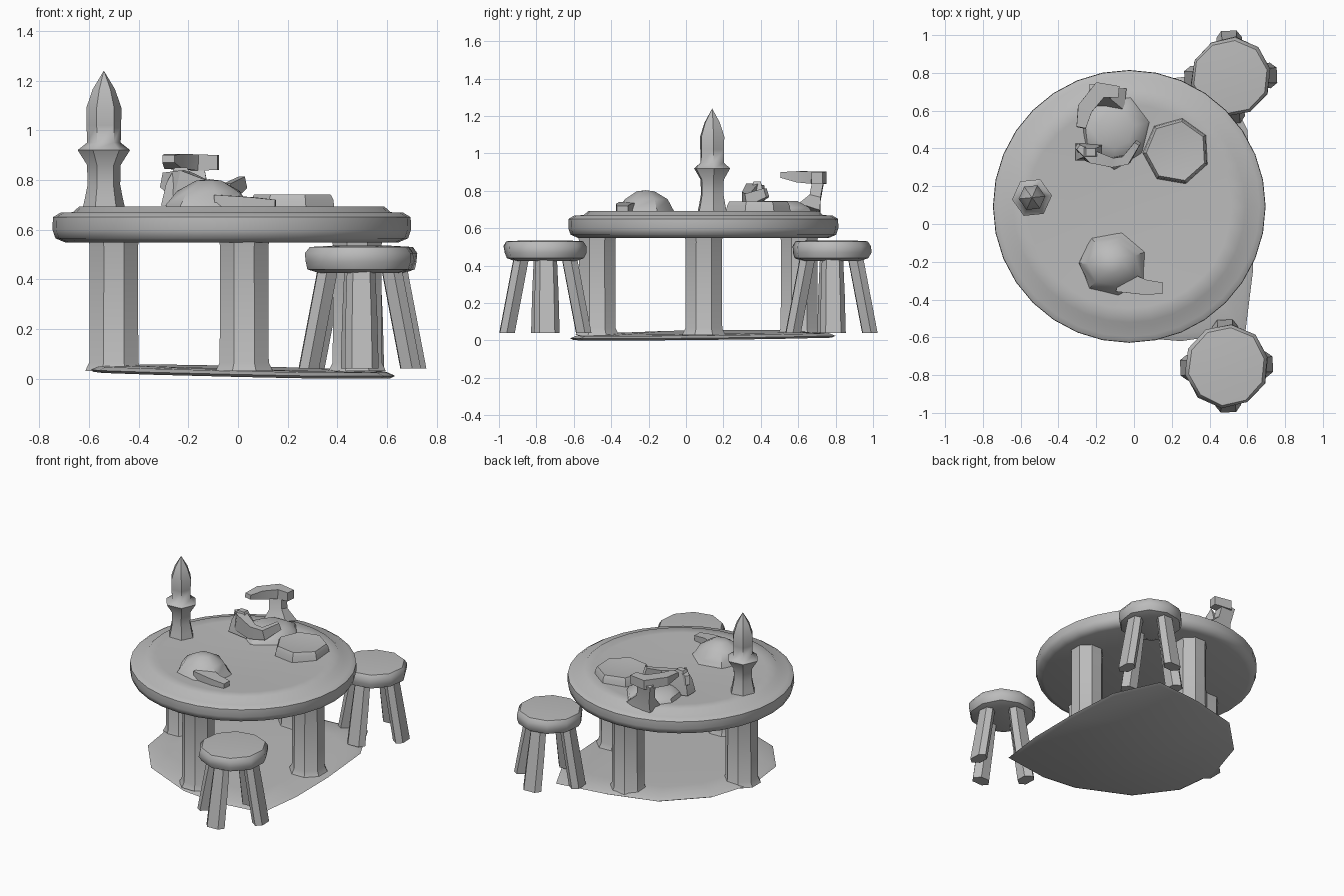
import bpy, bmesh, math, random
from mathutils import Vector

cube = bpy.data.objects.get("Cube")
if cube:
    bpy.data.objects.remove(cube, do_unlink=True)
random.seed(4)

GREY = (0.5, 0.5, 0.5, 1)
stone = bpy.data.materials.new("plain grey")
stone.use_nodes = True
stone.diffuse_color = GREY
stone.node_tree.nodes["Principled BSDF"].inputs["Base Color"].default_value = GREY


def loft(name, rings, smooth=40):
    """Skin a stack of equal-sized point rings and cap both ends."""
    bm = bmesh.new()
    loops = [[bm.verts.new(p) for p in ring] for ring in rings]
    n = len(loops[0])
    for a, b in zip(loops, loops[1:]):
        for i in range(n):
            j = (i + 1) % n
            bm.faces.new((a[i], a[j], b[j], b[i]))
    bm.faces.new(loops[0][::-1])
    bm.faces.new(loops[-1])
    bmesh.ops.remove_doubles(bm, verts=bm.verts, dist=0.0005)
    bmesh.ops.recalc_face_normals(bm, faces=bm.faces)
    mesh = bpy.data.meshes.new(name)
    bm.to_mesh(mesh)
    bm.free()
    mesh.materials.append(stone)
    obj = bpy.data.objects.new(name, mesh)
    bpy.context.collection.objects.link(obj)
    bpy.ops.object.select_all(action="DESELECT")
    obj.select_set(True)
    bpy.context.view_layer.objects.active = obj
    bpy.ops.object.shade_smooth_by_angle(angle=math.radians(smooth))
    return obj


def ring(x, y, z, r, sides, turn=0.0, wobble=0.0, stretch=1.0):
    pts = []
    for i in range(sides):
        a = turn + math.tau * i / sides
        k = r * (1 + random.uniform(-wobble, wobble))
        pts.append((x + k * math.cos(a), y + k * stretch * math.sin(a), z))
    return pts


def lathe(name, x, y, profile, sides, turn=0.0, wobble=0.0, stretch=1.0, smooth=40):
    return loft(name, [ring(x, y, z, r, sides, turn, wobble, stretch)
                       for r, z in profile], smooth)


def bar(name, stations):
    """Bar along a path; each station is (point, width, height)."""
    pts = [Vector(s[0]) for s in stations]
    rings = []
    for i, (p, w, h) in enumerate(stations):
        d = (pts[min(i + 1, len(pts) - 1)] - pts[max(i - 1, 0)]).normalized()
        ref = Vector((0, 0, 1)) if abs(d.z) < 0.8 else Vector((0, 1, 0))
        side = d.cross(ref).normalized()
        up = side.cross(d)
        rings.append([pts[i] + side * w * a / 2 + up * h * b / 2
                      for a, b in ((-1, -1), (1, -1), (1, 1), (-1, 1))])
    return loft(name, rings, 30)


# Table top: thick rounded disc with a raised, slightly dished middle
CX, CY = -0.025, 0.093
lathe("table_top", CX, CY,
      [(0, 0.55), (0.67, 0.548), (0.71, 0.565), (0.722, 0.6), (0.72, 0.65),
       (0.69, 0.668), (0.64, 0.67), (0.615, 0.692), (0.54, 0.69), (0.3, 0.678),
       (0, 0.674)], 32, smooth=50)

# Four stout table legs, flared where they meet the base
for name, x, y in (("left", 0.48, 0.095), ("right", -0.5, 0.095),
                   ("front", 0.025, -0.475), ("back", 0.025, 0.605)):
    lathe(name + "_table_leg", x, y,
          [(0.125, 0.03), (0.107, 0.065), (0.105, 0.53), (0.11, 0.56)],
          8, math.pi / 8)

# Uneven ground slab that stretches toward the stools
outline = [(-0.6, 0.1), (-0.56, -0.2), (-0.36, -0.45), (0, -0.6), (0.25, -0.62),
           (0.59, -0.57), (0.63, -0.25), (0.63, 0.1), (0.6, 0.5), (0.45, 0.8),
           (0.1, 0.76), (-0.25, 0.67), (-0.5, 0.42)]


def slab(scale, lift):
    return [(x * scale, 0.1 + (y - 0.1) * scale,
             lift + max(0.0, 0.014 - 0.02 * x + 0.012 * y)) for x, y in outline]


loft("ground_slab", [slab(0.97, 0), slab(1, 0.01), slab(0.95, 0.024), slab(0.7, 0.028)], 50)


# Two stools with chunky seats and splayed legs
def stool(name, x, y, r):
    lathe(name + "_seat", x, y,
          [(r * 0.75, 0.425), (r * 0.95, 0.44), (r, 0.47), (r, 0.505),
           (r * 0.93, 0.53), (r * 0.5, 0.535)], 10, 0.2, 0.02)
    for i in range(4):
        a = math.pi / 2 * i + 0.04
        out = Vector((math.cos(a), math.sin(a), 0))
        side = Vector((-out.y, out.x, 0))
        rings = []
        for dist, z, w in ((0.205, 0.04, 0.068), (0.165, 0.25, 0.064), (0.125, 0.46, 0.056)):
            c = Vector((x, y, z)) + out * dist
            rings.append([c + out * 0.04 * u + side * w * v for u, v in
                          ((-1, -0.5), (-1, 0.5), (0.1, 1), (1, 0.6), (1, -0.6), (0.1, -1))])
        loft(f"{name}_leg_{i + 1}", rings, 40)


stool("front_stool", 0.49, -0.752, 0.222)
stool("back_stool", 0.512, 0.778, 0.212)

# Candle on its holder
lathe("candle", -0.54, 0.14,
      [(0.09, 0.67), (0.078, 0.72), (0.066, 0.78), (0.068, 0.86), (0.106, 0.92),
       (0.068, 0.95), (0.07, 1.02), (0.071, 1.09), (0.045, 1.165), (0, 1.24)],
      6, 0.1, smooth=50)

# Loaf with a flattened end piece
lathe("loaf", -0.115, -0.215,
      [(0.185, 0.67), (0.175, 0.7), (0.13, 0.755), (0.055, 0.797), (0, 0.803)],
      7, 0.4, 0.06, 0.92)
bar("loaf_end", [((-0.08, -0.3, 0.69), 0.12, 0.1), ((0.06, -0.335, 0.695), 0.08, 0.07),
                 ((0.15, -0.34, 0.69), 0.06, 0.06)])

# Low round plate
lathe("plate", 0.225, 0.385,
      [(0.18, 0.67), (0.172, 0.72), (0.16, 0.742), (0.11, 0.737), (0, 0.733)], 7, 0.5)

# Broken bowl: low mound, jagged front rim and a hooked handle behind
lathe("bowl_mound", -0.1, 0.5,
      [(0.2, 0.67), (0.17, 0.71), (0.1, 0.745), (0, 0.74)], 7, 0.2, 0.06, 1.05)
bar("bowl_rim", [((-0.3, 0.41, 0.8), 0.03, 0.06), ((-0.23, 0.36, 0.78), 0.07, 0.12),
                 ((-0.12, 0.325, 0.75), 0.05, 0.09), ((-0.04, 0.34, 0.75), 0.05, 0.07),
                 ((0.02, 0.43, 0.79), 0.03, 0.05)])
bar("bowl_side", [((-0.24, 0.38, 0.69), 0.14, 0.09), ((-0.23, 0.38, 0.78), 0.12, 0.07),
                  ((-0.23, 0.38, 0.85), 0.05, 0.04)])
bar("handle_stem", [((-0.14, 0.66, 0.68), 0.2, 0.12), ((-0.17, 0.69, 0.76), 0.1, 0.06),
                    ((-0.19, 0.71, 0.87), 0.1, 0.06)])
bar("handle_hook", [((-0.28, 0.51, 0.885), 0.05, 0.03), ((-0.26, 0.61, 0.875), 0.08, 0.06),
                    ((-0.18, 0.71, 0.87), 0.09, 0.065), ((-0.08, 0.7, 0.87), 0.06, 0.06)])
